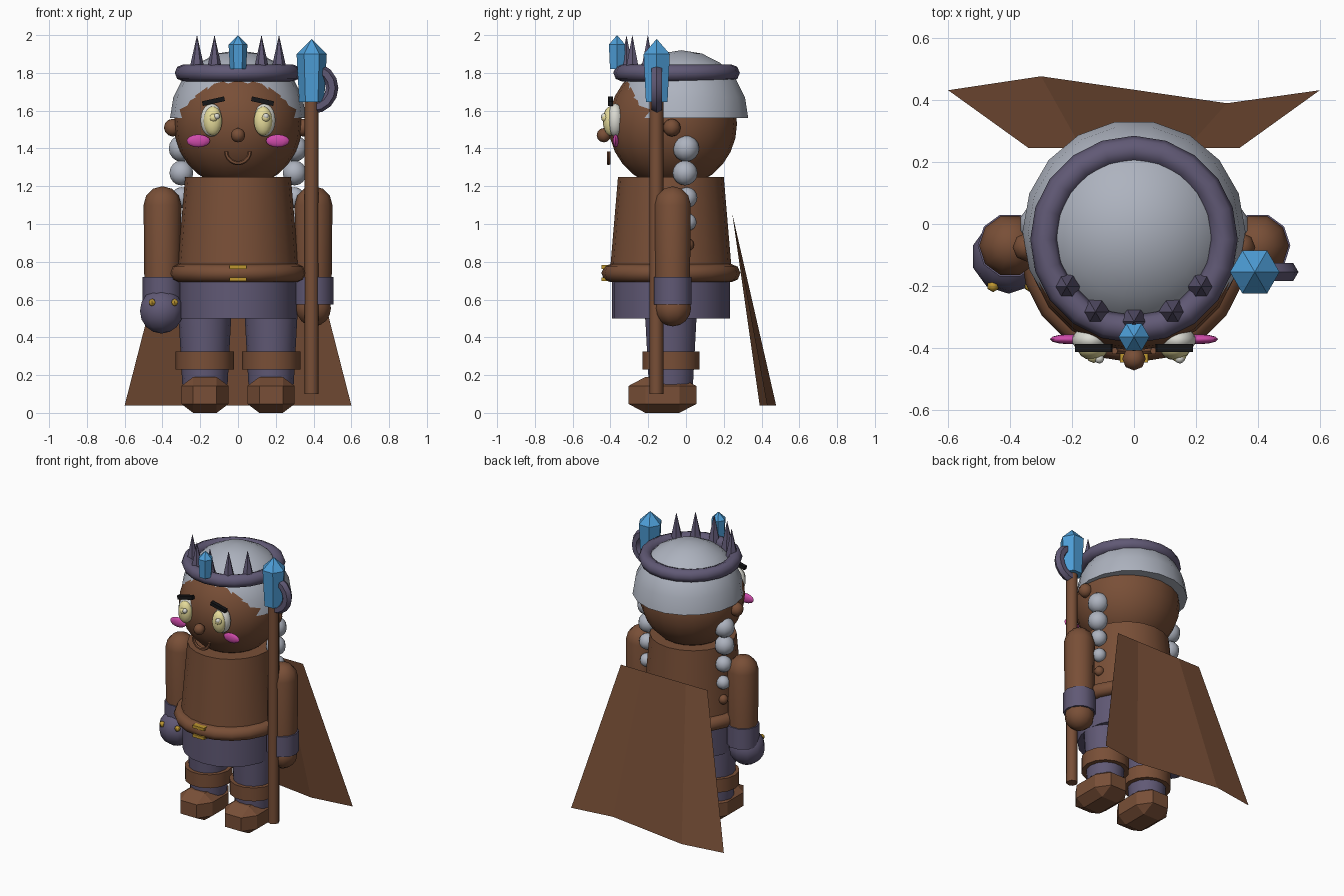
import bpy, bmesh, math
from mathutils import Matrix, Vector

if "Cube" in bpy.data.objects:
    bpy.data.objects.remove(bpy.data.objects["Cube"])


def material(name, rgb):
    m = bpy.data.materials.new(name)
    m.diffuse_color = (*rgb, 1)
    m.use_nodes = True
    m.node_tree.nodes["Principled BSDF"].inputs["Base Color"].default_value = m.diffuse_color
    return m


BROWN = material("warm_brown", (0.19, 0.078, 0.038))
PURPLE = material("dusk_purple", (0.118, 0.100, 0.178))
GREY = material("silver_hair", (0.42, 0.45, 0.52))
BLUE = material("crystal_blue", (0.075, 0.34, 0.68))
PINK = material("blush_pink", (0.62, 0.07, 0.40))
GOLD = material("gold", (0.52, 0.31, 0.03))
CREAM = material("iris_cream", (0.80, 0.72, 0.33))
WHITE = material("eye_white", (0.70, 0.70, 0.64))
BLACK = material("brow_black", (0.008, 0.008, 0.009))


def finish(name, bm, mat, smooth=50):
    """Turn a bmesh into an object; smooth is the sharp edge angle, 0 = flat."""
    bmesh.ops.recalc_face_normals(bm, faces=bm.faces)
    me = bpy.data.meshes.new(name)
    bm.to_mesh(me)
    bm.free()
    me.materials.append(mat)
    ob = bpy.data.objects.new(name, me)
    bpy.context.collection.objects.link(ob)
    if smooth:
        bpy.ops.object.select_all(action='DESELECT')
        ob.select_set(True)
        bpy.context.view_layer.objects.active = ob
        bpy.ops.object.shade_smooth_by_angle(angle=math.radians(smooth))
    return ob


def ball(name, mat, loc, size, seg=16, rings=10):
    s = size if isinstance(size, tuple) else (size,) * 3
    bm = bmesh.new()
    bmesh.ops.create_uvsphere(bm, u_segments=seg, v_segments=rings, radius=1,
                              matrix=Matrix.Translation(loc) @ Matrix.Diagonal((*s, 1)))
    return finish(name, bm, mat)


def lathe(name, mat, loc, profile, seg=16, smooth=50, turn=0.0):
    """Revolve (radius, z) pairs about a vertical axis at loc, with end caps."""
    bm = bmesh.new()
    loops = []
    for r, z in profile:
        loops.append([bm.verts.new((loc[0] + r * math.cos(turn + math.tau * i / seg),
                                    loc[1] + r * math.sin(turn + math.tau * i / seg), z))
                      for i in range(seg)])
    for a, b in zip(loops, loops[1:]):
        for i in range(seg):
            j = (i + 1) % seg
            bm.faces.new((a[i], a[j], b[j], b[i]))
    bm.faces.new(loops[0])
    bm.faces.new(loops[-1])
    bmesh.ops.remove_doubles(bm, verts=bm.verts, dist=0.0005)
    return finish(name, bm, mat, smooth)


def ring(name, mat, loc, major, minor, seg=20, sides=8, arc=(0, 360), upright=False):
    """Torus, or a capped part of one; upright puts it in the xz plane."""
    full = arc[1] - arc[0] == 360
    n = seg if full else seg + 1
    bm = bmesh.new()
    loops = []
    for i in range(n):
        a = math.radians(arc[0] + (arc[1] - arc[0]) * i / seg)
        loop = []
        for k in range(sides):
            t = math.tau * k / sides
            r, h = major + minor * math.cos(t), minor * math.sin(t)
            p = Vector((r * math.cos(a), h, r * math.sin(a)) if upright
                       else (r * math.cos(a), r * math.sin(a), h))
            loop.append(bm.verts.new(p + Vector(loc)))
        loops.append(loop)
    for i in range(n if full else n - 1):
        a, b = loops[i], loops[(i + 1) % n]
        for k in range(sides):
            m = (k + 1) % sides
            bm.faces.new((a[k], a[m], b[m], b[k]))
    if not full:
        bm.faces.new(loops[0])
        bm.faces.new(loops[-1])
    return finish(name, bm, mat)


def box(name, mat, loc, size, tilt=0.0, bevel=0.0):
    bm = bmesh.new()
    bmesh.ops.create_cube(bm, size=1)
    if bevel:
        bmesh.ops.bevel(bm, geom=bm.edges[:], offset=bevel, segments=1,
                        affect='EDGES', profile=0.5)
    bmesh.ops.transform(bm, verts=bm.verts, matrix=Matrix.Translation(loc)
                        @ Matrix.Rotation(tilt, 4, 'Y') @ Matrix.Diagonal((*size, 1)))
    return finish(name, bm, mat, 0)


CY = -0.08  # body axis

# torso, belt and hips
lathe("tunic", BROWN, (0, CY), [(0.325, 0.72), (0.28, 1.25)], 20)
ring("belt", BROWN, (0, CY, 0.74), 0.32, 0.048, 20, 8)
for z in (0.772, 0.708):
    box("buckle_bar", GOLD, (0, -0.425, z), (0.09, 0.045, 0.02))
lathe("hips", PURPLE, (0, CY), [(0.313, 0.5), (0.313, 0.72)], 20)

# legs and boots
for s in (-1, 1):
    x = 0.175 * s
    lathe("leg", PURPLE, (x, CY), [(0.12, 0.15), (0.14, 0.52)], 14)
    lathe("boot_cuff", BROWN, (x, CY), [(0.155, 0.23), (0.155, 0.325)], 14)
    box("boot", BROWN, (x, -0.125, 0.095), (0.25, 0.36, 0.19), bevel=0.25)

# arms
for s, name in ((-1, "left_"), (1, "right_")):
    x = 0.4 * s
    dome = [(0.1 * math.cos(t), 1.1 + 0.1 * math.sin(t))
            for t in (0, math.pi / 6, math.pi / 3, math.pi / 2)]
    lathe(name + "arm", BROWN, (x, -0.07), [(0.095, 0.6)] + dome, 10)
    lathe(name + "wristband", PURPLE, (x, -0.07), [(0.105, 0.575), (0.105, 0.72)], 10)
ball("bare_hand", BROWN, (0.4, -0.07, 0.555), 0.097, 10, 8)
ball("gloved_hand", PURPLE, (-0.405, -0.105, 0.54), 0.12, 10, 8)
for dx in (-0.06, 0.06):
    ball("glove_stud", GOLD, (-0.395 + dx, -0.2, 0.585), 0.02, 6, 4)

# head, ears and hair
ball("head", BROWN, (0, -0.07, 1.53), 0.34, 20, 14)
for s in (-1, 1):
    ball("ear", BROWN, (0.345 * s, -0.075, 1.51), 0.047, 8, 6)
cap = [(0.36 * math.cos(math.radians(a)), 1.56 + 0.36 * math.sin(math.radians(a)))
       for a in (0, 18, 36, 54, 72, 90)]
lathe("hair_cap", GREY, (0, -0.025), cap, 18)

# hanging braids, each with a tie at the end
for s in (-1, 1):
    for z, r, y in ((1.4, 0.07, 0), (1.27, 0.066, -0.005), (1.14, 0.055, 0.005), (1.01, 0.046, 0.01)):
        ball("braid_bead", GREY, (0.3 * s, y, z), r, 10, 8)
    ball("braid_tie", BROWN, (0.3 * s, 0.01, 0.89), 0.033, 8, 6)

# face
for s in (-1, 1):
    ball("eye_white", WHITE, (0.14 * s, -0.375, 1.55), (0.06, 0.045, 0.088), 14, 10)
    ball("iris", CREAM, (0.133 * s, -0.4, 1.545), (0.05, 0.04, 0.078), 14, 10)
    ball("pupil", CREAM, (0.138 * s + 0.008, -0.425, 1.562), 0.024, 8, 6)
    ball("eye_glint", WHITE, (0.13 * s + 0.018, -0.435, 1.57), 0.016, 8, 6)
    box("brow", BLACK, (0.13 * s, -0.4, 1.65), (0.12, 0.026, 0.025), tilt=0.22 * s)
    ball("cheek", PINK, (0.21 * s, -0.372, 1.44), (0.062, 0.016, 0.034), 12, 8)
ball("nose", BROWN, (0, -0.435, 1.47), 0.038, 8, 6)
ring("smile", BROWN, (0, -0.41, 1.385), 0.063, 0.011, 10, 6, (180, 360), True)

# crown
ring("crown_band", PURPLE, (0, -0.05, 1.8), 0.29, 0.045, 20, 8)
for deg in (-90, -90 - 28, -90 + 28, -90 - 55, -90 + 55):
    a = math.radians(deg)
    lathe("crown_spike", PURPLE, (0.265 * math.cos(a), -0.05 + 0.265 * math.sin(a)),
          [(0.045, 1.8), (0, 2.0)], 6, 0)
lathe("crown_crystal", BLUE, (0, -0.365),
      [(0.043, 1.82), (0.05, 1.95), (0, 2.0)], 6, 0)

# staff
lathe("staff_pole", BROWN, (0.39, -0.157), [(0.037, 0.1), (0.037, 1.68)], 8)
lathe("staff_crystal", BLUE, (0.39, -0.155),
      [(0.066, 1.645), (0.08, 1.9), (0, 1.98)], 6, 0)
ring("staff_crescent", PURPLE, (0.395, -0.155, 1.72), 0.103, 0.033, 8, 6, (-90, 90), True)

# cape: folded sheet from the narrow top edge to the wide wavy hem
bm = bmesh.new()
top = [bm.verts.new((x, 0.245, 1.055)) for x in (-0.34, -0.17, 0.17, 0.34)]
hem = [bm.verts.new(p) for p in ((-0.6, 0.432, 0.04), (-0.3, 0.477, 0.04),
                                 (0.3, 0.39, 0.04), (0.6, 0.432, 0.04))]
for i in range(3):
    bm.faces.new((hem[i], hem[i + 1], top[i + 1], top[i]))
finish("cape", bm, BROWN, 0)
